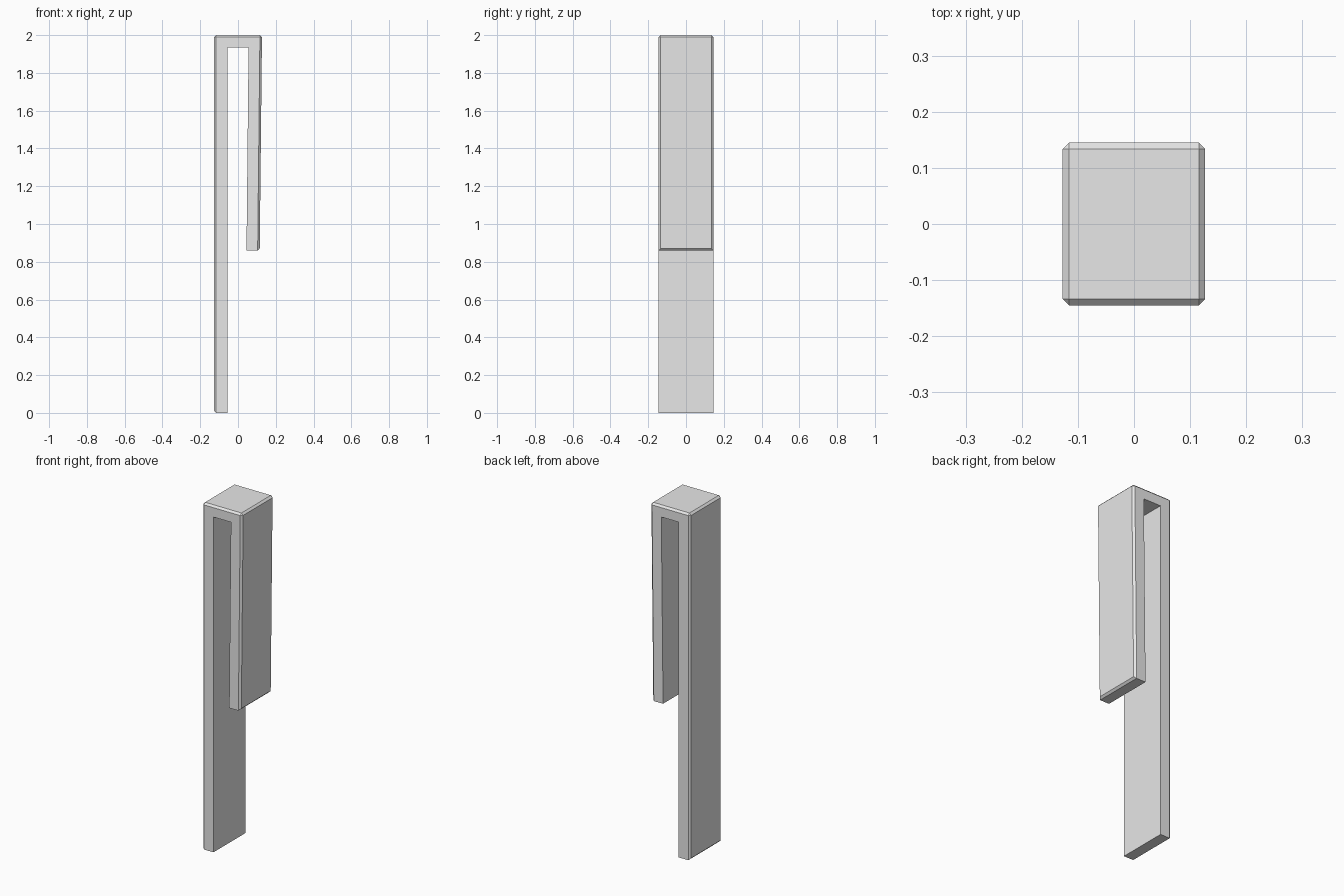
import bpy
import bmesh

cube = bpy.data.objects.get("Cube")
if cube:
    bpy.data.objects.remove(cube, do_unlink=True)

# Plain light grey for the whole clip
grey = bpy.data.materials.new("light_grey")
grey.use_nodes = True
colour = (0.8, 0.8, 0.8, 1)
grey.diffuse_color = colour
grey.node_tree.nodes["Principled BSDF"].inputs["Base Color"].default_value = colour

HALF_DEPTH = 0.145
BEVEL = 0.011

# Hook outline in x, z: long leg, top, slightly tapering short leg, inner slot
outline = [
    (-0.127, 0), (-0.127, 2), (0.127, 2), (0.115, 0.86),
    (0.045, 0.86), (0.056, 1.935), (-0.055, 1.935), (-0.055, 0),
]

bm = bmesh.new()
front = [bm.verts.new((x, -HALF_DEPTH, z)) for x, z in outline]
back = [bm.verts.new((x, HALF_DEPTH, z)) for x, z in outline]
bm.faces.new(front)
bm.faces.new(back[::-1])
sides = []
for i in range(len(outline)):
    j = (i + 1) % len(outline)
    sides.append(bm.faces.new((front[i], back[i], back[j], front[j])))
bmesh.ops.recalc_face_normals(bm, faces=bm.faces)

# Chamfer around the three outward faces only; the slot stays sharp
outer_edges = list({e for face in sides[:3] for e in face.edges})
bmesh.ops.bevel(bm, geom=outer_edges, offset=BEVEL, offset_type='OFFSET',
                segments=1, profile=0.5, affect='EDGES', clamp_overlap=True)
bmesh.ops.recalc_face_normals(bm, faces=bm.faces)

mesh = bpy.data.meshes.new("hook_clip")
bm.to_mesh(mesh)
bm.free()
mesh.materials.append(grey)
clip = bpy.data.objects.new("hook_clip", mesh)
bpy.context.collection.objects.link(clip)
